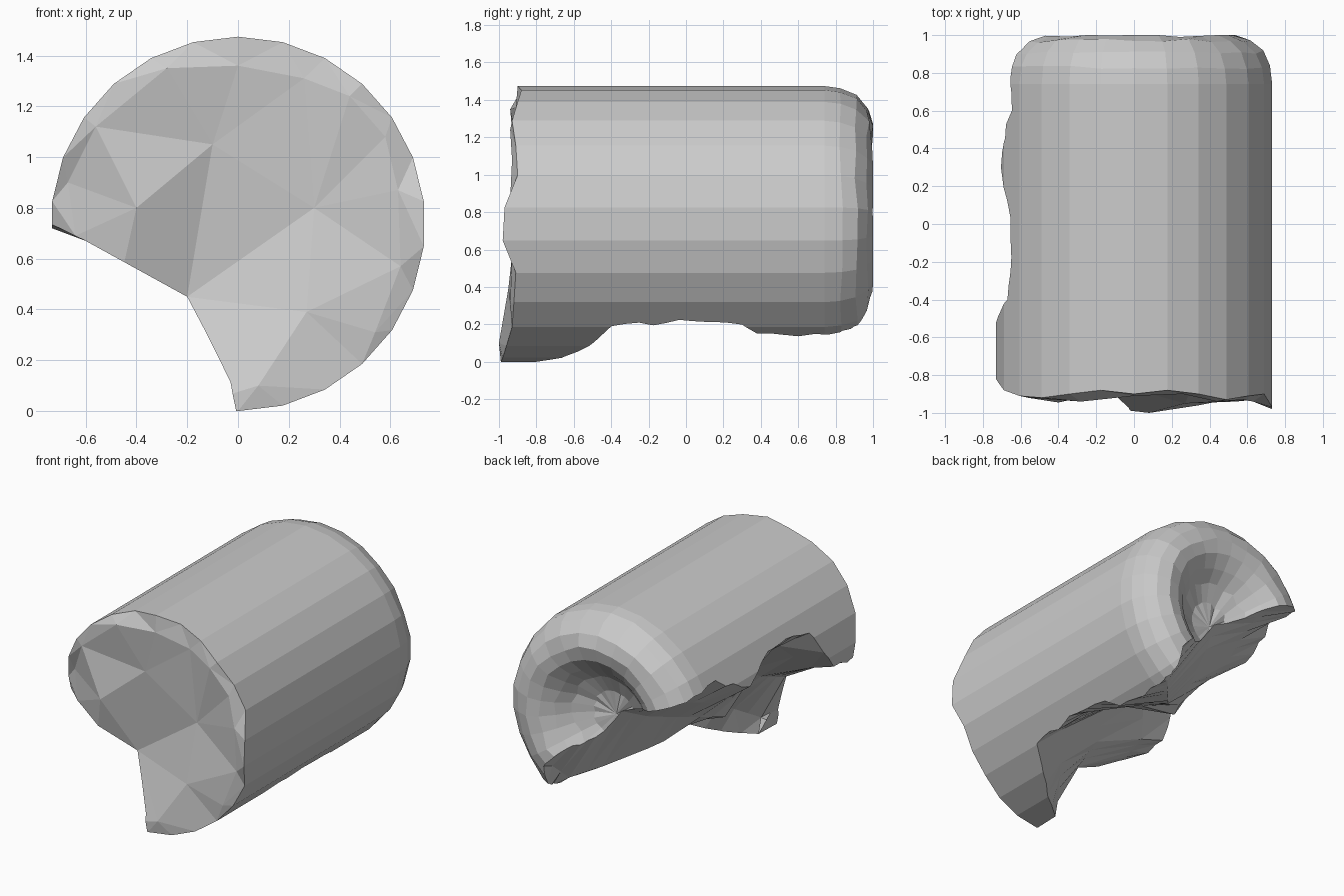
import bpy, bmesh, math, random
from mathutils import Vector
from mathutils.geometry import delaunay_2d_cdt

if "Cube" in bpy.data.objects:
    bpy.data.objects.remove(bpy.data.objects["Cube"])

random.seed(4)
R, CZ, SIDES = 0.737, 0.737, 26


def make_object(name, bm):
    bmesh.ops.recalc_face_normals(bm, faces=bm.faces)
    mesh = bpy.data.meshes.new(name)
    bm.to_mesh(mesh)
    bm.free()
    obj = bpy.data.objects.new(name, mesh)
    bpy.context.collection.objects.link(obj)
    return obj


def around(r, i):
    a = 2 * math.pi * i / SIDES
    return r * math.sin(a), CZ + r * math.cos(a)


# Cylinder body: straight side, rounded far end with a dished hollow (radius, y)
profile = [(R, 0.74), (0.725, 0.83), (0.69, 0.91), (0.62, 0.97), (0.53, 1.0),
           (0.45, 0.985), (0.36, 0.92), (0.28, 0.84), (0.16, 0.78)]
bm = bmesh.new()

# Broken front rim, y per control point clockwise from the top
front_y = [-0.90, -0.88, -0.90, -0.93, -0.91, -0.90, -0.97, -0.98, -0.91,
           -0.92, -0.93, -0.96, -0.98, -0.99, -0.97, -0.95, -0.92, -0.90,
           -0.82, -0.77, -0.82, -0.88, -0.91, -0.92, -0.90, -0.88]
rings = [[]]
for i in range(SIDES):
    x, z = around(R, i)
    rings[0].append(bm.verts.new((x, front_y[i], z)))
for k, (r, y) in enumerate(profile):
    ring = []
    for i in range(SIDES):
        wob = random.uniform(-0.01, 0.01) if k else 0
        x, z = around(r + (wob if r < 0.6 else 0), i)
        ring.append(bm.verts.new((x, min(y + wob, 1.0), z)))
    rings.append(ring)
for a, b in zip(rings, rings[1:]):
    for i in range(SIDES):
        j = (i + 1) % SIDES
        bm.faces.new((a[i], a[j], b[j], b[i]))
hollow = bm.verts.new((0, 0.765, CZ))
for i in range(SIDES):
    bm.faces.new((rings[-1][i], rings[-1][(i + 1) % SIDES], hollow))

# Broken front face: a few large facets plus chips near the rim (x, y, z)
inner = [(-0.1, -0.88, 1.05), (0.3, -0.88, 0.8), (-0.2, -0.82, 0.45),
         (0.27, -0.95, 0.39), (-0.4, -0.945, 0.8), (0.08, -1.0, 0.1),
         (0.0, -0.91, 1.36), (0.26, -0.9, 1.31), (0.44, -0.94, 1.24),
         (0.58, -0.93, 1.08), (0.64, -0.93, 0.57), (0.54, -0.94, 0.31),
         (-0.56, -0.92, 1.12), (-0.28, -0.94, 1.35), (-0.67, -0.84, 0.9),
         (-0.5, -0.85, 0.35), (0.63, -0.94, 0.87), (-0.64, -0.85, 0.69)]
pts = list(rings[0]) + [bm.verts.new(p) for p in inner]
flat = [Vector((v.co.x, v.co.z)) for v in pts]
edges = [(i, (i + 1) % SIDES) for i in range(SIDES)]
for tri in delaunay_2d_cdt(flat, edges, [], 1, 1e-5)[2]:
    bm.faces.new([pts[i] for i in tri])
body = make_object("broken_cylinder", bm)

# Cutter for the broken-away lower left part.
# Per station: y, rim angle left, rim angle right (degrees), then the fracture line
stations = [
    (-1.15, 180, 269, (-0.6, 0.67), (-0.2, 0.45), (-0.04, 0.11)),
    (-0.80, 180, 270, (-0.6, 0.67), (-0.2, 0.45), (-0.02, 0.12)),
    (-0.58, 179, 291, (-0.55, 0.69), (-0.17, 0.53), (0.14, 0.25)),
    (-0.40, 156, 312, (-0.42, 0.88), (-0.08, 0.66), (0.25, 0.4)),
    (-0.10, 153, 314, (-0.42, 0.85), (-0.1, 0.66), (0.25, 0.42)),
    (0.03, 153, 315, (-0.45, 0.73), (-0.32, 0.52), (0.08, 0.43)),
    (0.30, 164, 313, (-0.47, 0.77), (-0.23, 0.6), (-0.04, 0.38)),
    (0.38, 162, 307, (-0.46, 0.79), (-0.2, 0.62), (0.03, 0.34)),
    (0.60, 152, 305, (-0.4, 0.86), (-0.12, 0.69), (0.22, 0.25)),
    (0.77, 154, 306, (-0.36, 0.9), (-0.04, 0.77), (0.36, 0.2)),
    (0.90, 155, 306, (-0.34, 0.92), (0.04, 0.74), (0.4, 0.32)),
    (1.15, 156, 306, (-0.34, 0.93), (0.05, 0.75), (0.42, 0.4)),
]


def polar(r, deg):
    a = math.radians(deg)
    return r * math.cos(a), CZ + r * math.sin(a)


def mix(p, q, f):
    return p + (q - p) * f


# Extra jagged stations between the main ones; only the rim ends are jittered
dense = []
for s, t in zip(stations, stations[1:]):
    n = max(1, round((t[0] - s[0]) / 0.08))
    for k in range(n):
        f = k / n
        jag = 2.0 if k and s[0] > -0.9 else 0.0
        mids = [(mix(p[0], q[0], f), mix(p[1], q[1], f)) for p, q in zip(s[3:], t[3:])]
        dense.append((mix(s[0], t[0], f),
                      mix(s[1], t[1], f) + random.uniform(-jag, jag),
                      mix(s[2], t[2], f) + random.uniform(-jag, jag) * 0.7, *mids))
dense.append(stations[-1])

bm = bmesh.new()
loops = []
for y, left, right, *mids in dense:
    sec = [polar(1.4, left), polar(R, left), *mids,
           polar(R, right), polar(1.4, right), (-1.8, -1.2)]
    loops.append([bm.verts.new((x, y, z)) for x, z in sec])
for a, b in zip(loops, loops[1:]):
    for i in range(len(a)):
        j = (i + 1) % len(a)
        bm.faces.new((a[i], a[j], b[j], b[i]))
bm.faces.new(loops[0])
bm.faces.new(loops[-1])
bmesh.ops.triangulate(bm, faces=bm.faces)
cutter = make_object("fracture_cutter", bm)
cutter.hide_render = True
cutter.hide_set(True)

cut = body.modifiers.new("fracture", 'BOOLEAN')
cut.operation = 'DIFFERENCE'
cut.solver = 'EXACT'
cut.object = cutter

# Apply the cut and discard the cutter
graph = bpy.context.evaluated_depsgraph_get()
result = bpy.data.meshes.new_from_object(body.evaluated_get(graph))
body.modifiers.clear()
body.data = result
bpy.data.objects.remove(cutter)
